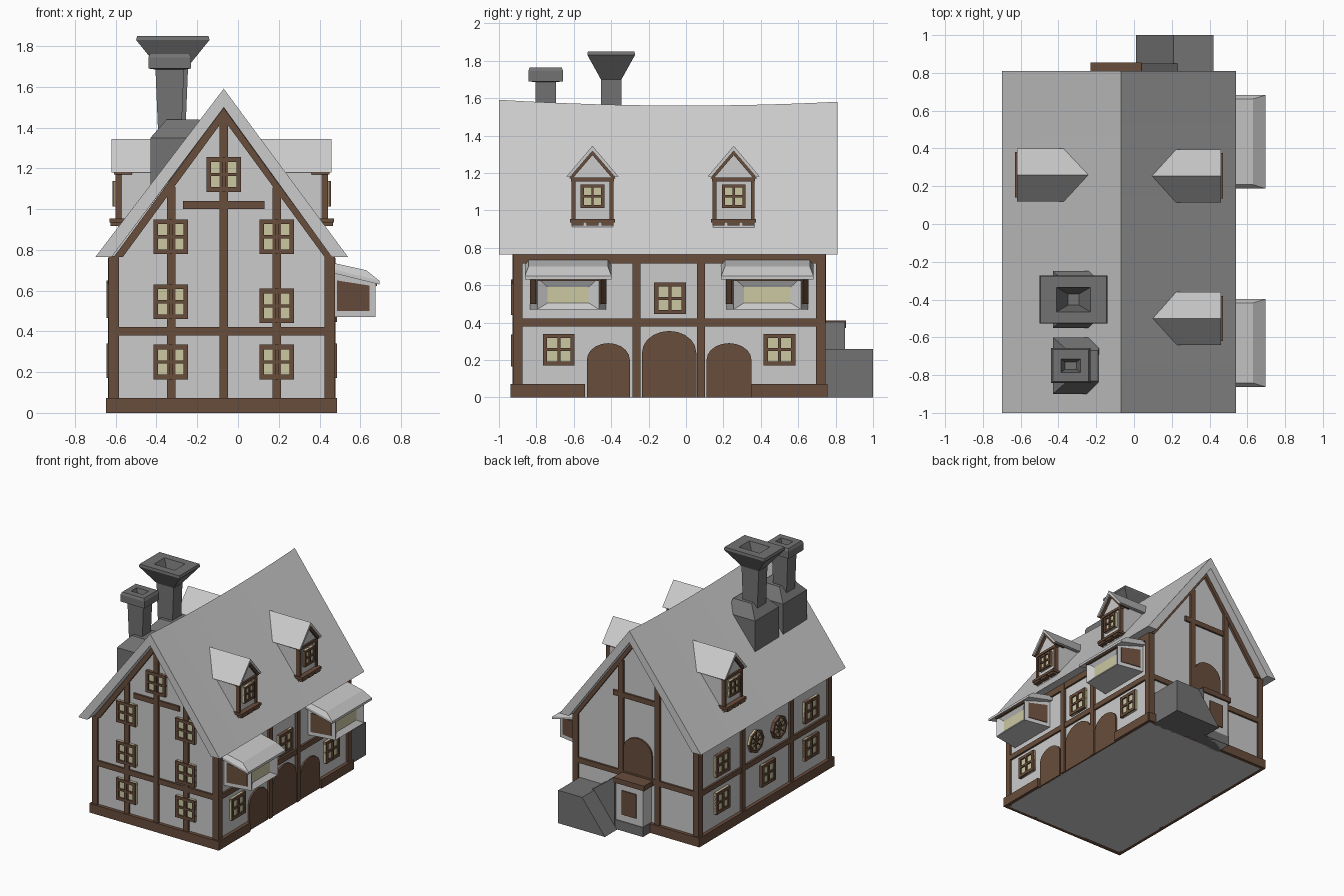
import bpy, bmesh
from math import sin, cos, pi

cube = bpy.data.objects.get("Cube")
if cube:
    bpy.data.objects.remove(cube, do_unlink=True)


def make_material(name, rgb):
    material = bpy.data.materials.new(name)
    material.use_nodes = True
    color = (*rgb, 1)
    material.diffuse_color = color
    material.node_tree.nodes["Principled BSDF"].inputs["Base Color"].default_value = color
    return material


MATERIALS = [
    make_material("plaster", (.6, .6, .6)),
    make_material("roof_grey", (.6, .6, .6)),
    make_material("timber", (.14, .075, .045)),
    make_material("window_glass", (.6, .58, .36)),
    make_material("stone", (.17, .17, .17)),
]
PLASTER, ROOF, TIMBER, GLASS, STONE = range(len(MATERIALS))

# Each wall maps (along, outward, height) to a point in the model
WALLS = {
    "front": lambda u, d, z: (u, -.91 - d, z),
    "back": lambda u, d, z: (u, .73 + d, z),
    "right": lambda u, d, z: (.46 + d, u, z),
    "left": lambda u, d, z: (-.62 - d, u, z),
}
RIDGE_X = -.07


def build(name, solids, smooth=False):
    """Make one object from lofted solids: (rings, material, end material)."""
    mesh = bpy.data.meshes.new(name)
    bm = bmesh.new()
    for rings, material, end_material in solids:
        loops = [[bm.verts.new(p) for p in ring] for ring in rings]
        count = len(loops[0])
        faces = [bm.faces.new(loops[0]), bm.faces.new(loops[-1])]
        for a, b in zip(loops, loops[1:]):
            for i in range(count):
                j = (i + 1) % count
                faces.append(bm.faces.new((a[i], a[j], b[j], b[i])))
        for face in faces:
            face.material_index = material
        faces[1].material_index = end_material
    bmesh.ops.recalc_face_normals(bm, faces=bm.faces)
    bm.to_mesh(mesh)
    bm.free()
    for material in MATERIALS:
        mesh.materials.append(material)
    obj = bpy.data.objects.new(name, mesh)
    bpy.context.collection.objects.link(obj)
    if smooth:
        mesh.shade_smooth()
        mesh.set_sharp_from_angle(angle=pi / 6)
    return obj


def prism(wall, outline, d0, d1, material=TIMBER):
    to_world = WALLS[wall]
    return [[to_world(u, d, z) for u, z in outline] for d in (d0, d1)], material, material


def slab(wall, u0, u1, z0, z1, d0=-.01, d1=.015, material=TIMBER):
    return prism(wall, [(u0, z0), (u1, z0), (u1, z1), (u0, z1)], d0, d1, material)


def chevron(wall, center, half, eave, apex, thick, rise, d0, d1, material):
    outline = [(center - half, eave), (center, apex), (center + half, eave),
               (center + half - thick, eave), (center, apex - rise), (center - half + thick, eave)]
    return prism(wall, outline, d0, d1, material)


def window(name, wall, u, z, half=.085, d=0):
    bar = half * .27
    solids = [slab(wall, u - half, u + half, z - half, z + half, d, d + .015, GLASS)]
    for offset, width in ((-half + bar / 2, bar), (0, bar * .7), (half - bar / 2, bar)):
        a, b = offset - width / 2, offset + width / 2
        solids.append(slab(wall, u + a, u + b, z - half, z + half, d, d + .026))
        solids.append(slab(wall, u - half, u + half, z + a, z + b, d, d + .025))
    build(name, solids)


def round_window(name, u, z, radius=.09):
    def at(angle, r):
        return u + r * cos(angle), z + r * sin(angle)
    step = pi / 4
    solids = [prism("left", [at(i * step, radius) for i in range(8)], 0, .012, GLASS)]
    for i in range(8):
        a, b = i * step, (i + 1) * step
        solids.append(prism("left", [at(a, radius), at(b, radius), at(b, radius * .8),
                                     at(a, radius * .8)], 0, .025))
        solids.append(prism("left", [at(a, radius * .9), at(a + .9, .009), at(a - .9, .009)],
                            0, .022))
    build(name, solids)


def arched_door(name, wall, u0, u1, bottom, spring, top):
    mid, half = (u0 + u1) / 2, (u1 - u0) / 2
    arch = [(mid + half * cos(i * pi / 10), spring + (top - spring) * sin(i * pi / 10))
            for i in range(11)]
    build(name, [prism(wall, [(u0, bottom), (u1, bottom)] + arch, -.01, .012)])


def gable_height(u):
    return .75 + .7 * (1 - abs(u - RIDGE_X) / .53)


# House body with gabled ends
body = [(-.62, 0), (.46, 0), (.46, .77), (RIDGE_X, 1.49), (-.62, .77)]
build("house_walls", [([[(x, y, z) for x, z in body] for y in (-.91, .73)], PLASTER, PLASTER)])

# Main roof with a sagging ridge
section = [(-.7, .765), (RIDGE_X, 1.56), (.54, .765), (.46, .765), (RIDGE_X, 1.468), (-.62, .765)]
stations = [-1 + 1.81 * i / 14 for i in range(15)]
build("main_roof", [([[(x, y, z + (.028 * (y / .95) ** 2 if z > 1 else 0)) for x, z in section]
                      for y in stations], ROOF, ROOF)], True)

# Plinth, corner posts and beams on each wall
ends = {"front": (-.62, .46), "back": (-.62, .46), "right": (-.91, .73), "left": (-.91, .73)}
for wall, (u0, u1) in ends.items():
    gable = wall in ("front", "back")
    beams = [slab(wall, u0, u1, .38, .422)]
    beams += [slab(wall, u0 - .012, u0 + .035, 0, .77), slab(wall, u1 - .035, u1 + .012, 0, .77)]
    if gable:
        beams.append(chevron(wall, RIDGE_X, .54, .765, 1.5, .045, .06, -.01, .02, TIMBER))
        beams.append(slab(wall, -.26, .12, 1, 1.04))
    else:
        beams.append(slab(wall, u0, u1, .715, .765))
    build(wall + "_beams", beams)
    spans = [(u0 - .025, -.54), (.35, u1 + .015)] if wall == "right" else [(u0 - .025, u1 + .025)]
    build(wall + "_plinth", [slab(wall, a, b, 0, .072, -.01, .027) for a, b in spans])


def posts(wall, places, top=None):
    build(wall + "_posts", [slab(wall, u - .021, u + .021, low, top or gable_height(u),
                                 -.01, .018) for u, low in places])


posts("front", [(-.328, 0), (RIDGE_X, 0), (.19, 0)])
posts("back", [(-.27, 0), (.05, .4)])
posts("right", [(-.265, 0), (.08, 0)], .76)
posts("left", [(-.42, 0), (.19, 0)], .76)
build("front_cross_beam", [slab("front", -.27, .13, 1, 1.04)])

# Windows
for column, (u, heights) in {"left": (-.33, (.25, .545, .865)),
                             "right": (.19, (.25, .525, .865)),
                             "attic": (RIDGE_X, (1.17,))}.items():
    for z in heights:
        window("front_window_" + column, "front", u, z)
for u, z in ((-.68, .255), (.5, .255), (-.085, .53)):
    window("right_window", "right", u, z)
for u, z in ((.45, .255), (.45, .55), (-.66, .255), (-.66, .55), (-.12, .255)):
    window("left_window", "left", u, z)
for u in (.03, -.26):
    round_window("round_window", u, .56)

# Doors
arched_door("small_door_front", "right", -.53, -.3, 0, .2, .29)
arched_door("great_door", "right", -.235, .055, 0, .24, .355)
arched_door("small_door_back", "right", .11, .35, 0, .2, .29)
arched_door("back_door", "back", -.22, .03, .4, .6, .71)

# Dormers
for wall, c in (("right", -.5), ("right", .255), ("left", .26)):
    shape = [(c - .11, .9), (c + .11, .9), (c + .11, 1.18), (c, 1.31), (c - .11, 1.18)]
    build("dormer_walls", [prism(wall, shape, -.38, -.03, PLASTER)])
    build("dormer_roof", [chevron(wall, c, .14, 1.18, 1.345, .022, .028, -.4, 0, ROOF)])
    trim = [chevron(wall, c, .125, 1.17, 1.325, .018, .03, -.1, -.012, TIMBER),
            slab(wall, c - .115, c + .115, 1.155, 1.175, -.05, -.018),
            slab(wall, c - .12, c + .12, .935, .955, -.08, .01)]
    for side in (-1, 1):
        u = c + side * .102
        trim.append(slab(wall, u - .01, u + .01, .92, 1.17, -.05, -.018))
    for side in (-1, 0, 1):
        u = c + side * .08
        trim.append(slab(wall, u - .032, u + .032, .918, .94, -.06, .005))
    build("dormer_trim", trim)
    window("dormer_window", wall, c, 1.075, .063, -.03)

# Bay windows with tapered sides, recessed glass and a hipped roof
for c, extra in ((-.63, 0), (.435, .015)):
    place = WALLS["right"]

    def upright(half, d, low, high):
        return [place(c - half, d, low), place(c + half, d, low),
                place(c + half, d, high), place(c - half, d, high)]

    def sloped(half, d, back, front):
        return [place(c - half, -.01, back), place(c + half, -.01, back),
                place(c + half, d, front), place(c - half, d, front)]
    back, front = .205 + extra, .165 + extra
    build("bay_walls", [([upright(back, -.01, .47, .7), upright(front, .215, .47, .64),
                          upright(.11 + extra, .185, .505, .59)], PLASTER, GLASS)])
    panels = [slab("right", c - front, c + front, .622, .642, .18, .222)]
    for side in (-1, 1):
        rings = []
        for lift in (-.004, .005):
            near, far = [c + side * (back + (front - back) * d / .215 + lift) for d in (.025, .185)]
            rings.append([place(near, .025, .5), place(far, .185, .5),
                          place(far, .185, .625), place(near, .025, .65)])
        panels.append((rings, TIMBER, TIMBER))
    build("bay_timber", panels)
    build("bay_roof", [([sloped(.232 + extra, .235, .69, .63), sloped(.232 + extra, .235, .71, .648),
                         sloped(.212 + extra, .17, .74, .7)], ROOF, ROOF)])


# Chimneys
def ring(x, y, half_x, half_y, z):
    return [(x - half_x, y - half_y, z), (x + half_x, y - half_y, z),
            (x + half_x, y + half_y, z), (x - half_x, y + half_y, z)]


def chimney(name, x, y, levels):
    foot = [ring(-.3, y, .13, .15, 1.02), ring(-.3, y, .13, .15, 1.35), ring(-.27, y, .08, .08, 1.44)]
    build(name + "_base", [(foot, STONE, STONE)])
    build(name + "_stack", [([ring(x, y, *level) for level in levels], STONE, STONE)])


chimney("large_chimney", -.32, -.4, [
    (.055, .055, 1.2), (.075, .055, 1.7), (.18, .127, 1.83), (.175, .125, 1.85),
    (.09, .065, 1.85), (.03, .03, 1.72)])
chimney("small_chimney", -.335, -.75, [
    (.05, .052, 1.2), (.07, .055, 1.685), (.105, .093, 1.69), (.105, .093, 1.745),
    (.095, .085, 1.765), (.052, .035, 1.765), (.03, .02, 1.7)])

# Back landing and turning ramp
build("back_landing", [slab("back", -.21, .025, 0, .37, -.01, .11, PLASTER),
                       slab("back", -.215, .03, 0, .075, -.01, .115, STONE),
                       slab("back", -.23, .04, .37, .41, -.01, .125),
                       slab("back", -.155, -.03, .13, .32, .1, .118)])
lower_ramp = [(.01, 0), (.42, 0), (.42, .26), (.21, .26)]
upper_ramp = [(.03, 0), (.42, 0), (.42, .26), (.23, .26), (.03, .41)]
build("back_ramp", [prism("back", lower_ramp, .12, .27, STONE),
                    prism("back", upper_ramp, -.01, .12, STONE)])
